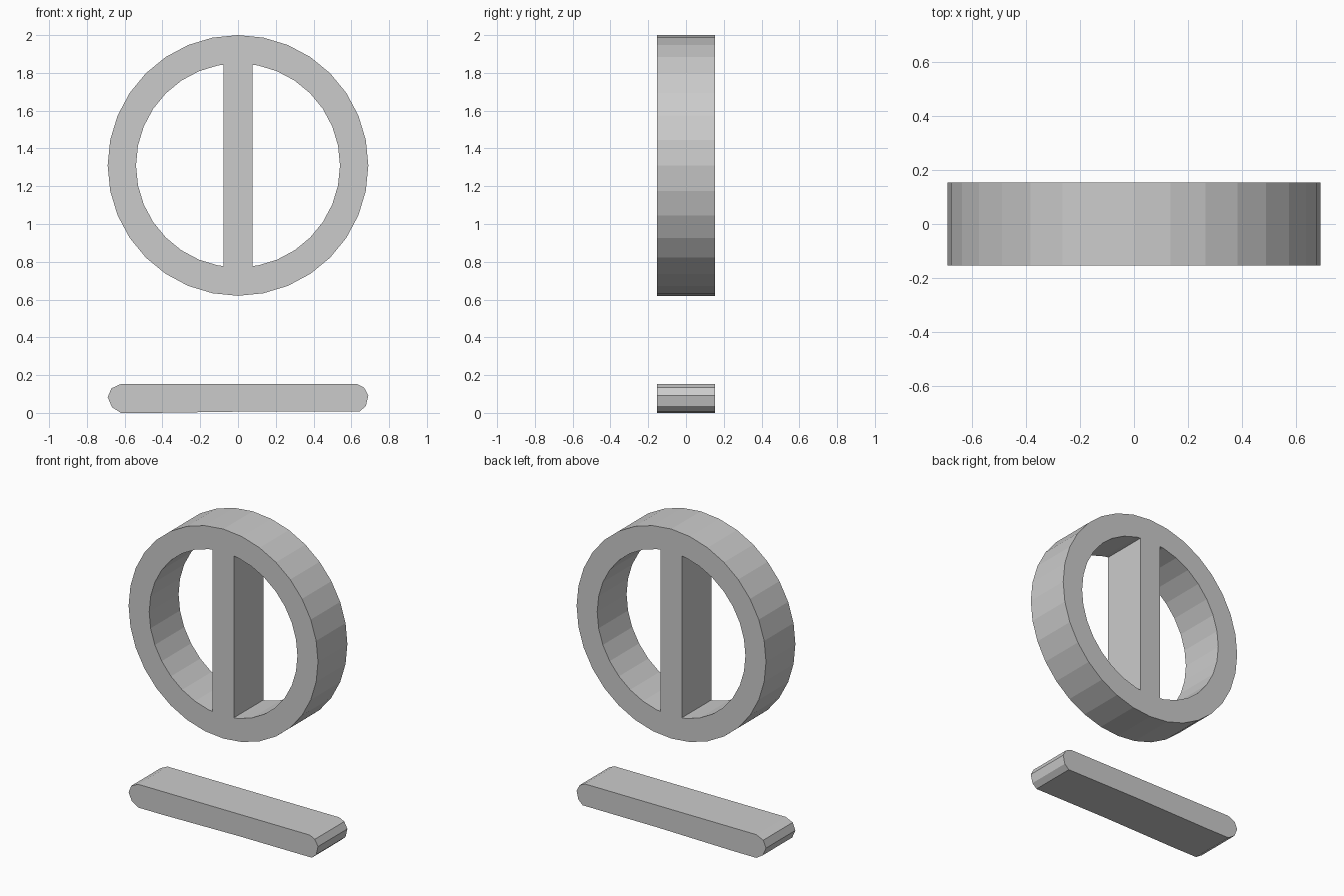
import bpy
import bmesh
from math import cos, sin, tau

cube = bpy.data.objects.get("Cube")
if cube:
    bpy.data.objects.remove(cube, do_unlink=True)

DEPTH = 0.153       # half thickness of every part
CENTRE_Z = 1.31
OUTER, INNER = 0.69, 0.54
SIDES = 32
BAR = 0.077         # half width of the upright bar

grey = bpy.data.materials.new("light_grey")
grey.use_nodes = True
colour = (0.6, 0.6, 0.6, 1)
grey.diffuse_color = colour
grey.node_tree.nodes["Principled BSDF"].inputs["Base Color"].default_value = colour


def circle(radius):
    return [(radius * cos(tau * i / SIDES), CENTRE_Z + radius * sin(tau * i / SIDES))
            for i in range(SIDES)]


def finish(name, bm):
    bmesh.ops.recalc_face_normals(bm, faces=bm.faces)
    mesh = bpy.data.meshes.new(name)
    bm.to_mesh(mesh)
    bm.free()
    mesh.materials.append(grey)
    obj = bpy.data.objects.new(name, mesh)
    bpy.context.collection.objects.link(obj)


def extrude_profile(name, points):
    """Extrude an outline in the xz plane through the full depth."""
    bm = bmesh.new()
    face = bm.faces.new([bm.verts.new((x, -DEPTH, z)) for x, z in points])
    new = bmesh.ops.extrude_face_region(bm, geom=[face], use_keep_orig=True)["geom"]
    verts = [v for v in new if isinstance(v, bmesh.types.BMVert)]
    bmesh.ops.translate(bm, vec=(0, 2 * DEPTH, 0), verts=verts)
    finish(name, bm)


# Round ring: a rectangular section joined around the circle
bm = bmesh.new()
loops = [[bm.verts.new((x, y, z)) for x, z in circle(r)]
         for r, y in ((OUTER, -DEPTH), (OUTER, DEPTH), (INNER, DEPTH), (INNER, -DEPTH))]
for k in range(4):
    a, b = loops[k], loops[(k + 1) % 4]
    for i in range(SIDES):
        j = (i + 1) % SIDES
        bm.faces.new((a[i], a[j], b[j], b[i]))
finish("ring", bm)

# Upright bar, its ends following the inside of the ring
top = CENTRE_Z + INNER - 0.006
bottom = CENTRE_Z - INNER + 0.006
extrude_profile("upright_bar", [
    (-BAR, bottom), (0, CENTRE_Z - INNER), (BAR, bottom),
    (BAR, top), (0, CENTRE_Z + INNER), (-BAR, top)])

# Low base bar with slightly uneven rounded ends
extrude_profile("base_bar", [
    (-0.62, 0), (-0.45, 0), (0.11, 0.008), (0.645, 0.008), (0.677, 0.037),
    (0.69, 0.093), (0.667, 0.135), (0.63, 0.153), (-0.62, 0.153),
    (-0.67, 0.13), (-0.69, 0.083), (-0.667, 0.03)])
